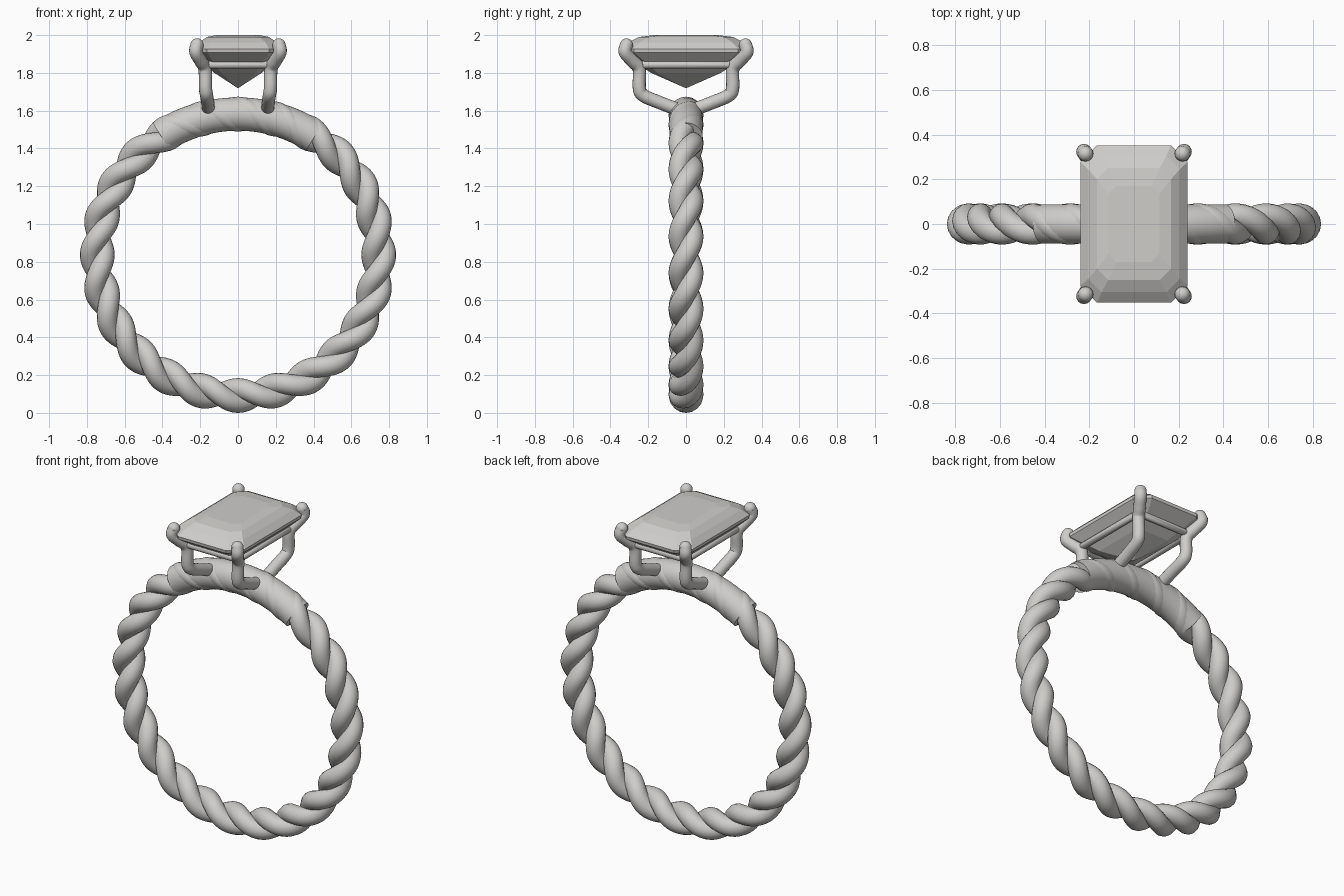
import bpy, bmesh, math
from mathutils import Vector

cube = bpy.data.objects.get("Cube")
if cube:
    bpy.data.objects.remove(cube, do_unlink=True)

metal = bpy.data.materials.new("light_grey")
metal.use_nodes = True
COLOUR = (0.62, 0.61, 0.59, 1)
metal.diffuse_color = COLOUR
metal.node_tree.nodes["Principled BSDF"].inputs["Base Color"].default_value = COLOUR

CENTRE_Z, RING_R = 0.837, 0.745


def finish(name, bm, smooth=True):
    bmesh.ops.recalc_face_normals(bm, faces=bm.faces)
    mesh = bpy.data.meshes.new(name)
    bm.to_mesh(mesh)
    bm.free()
    mesh.materials.append(metal)
    obj = bpy.data.objects.new(name, mesh)
    bpy.context.collection.objects.link(obj)
    if smooth:
        bpy.ops.object.select_all(action="DESELECT")
        obj.select_set(True)
        bpy.context.view_layer.objects.active = obj
        bpy.ops.object.shade_smooth_by_angle(angle=math.radians(40))
    return obj


def skin(bm, loops, closed=False):
    """Join successive vertex loops with quads; cap the ends when open."""
    rings = [[bm.verts.new(p) for p in loop] for loop in loops]
    n = len(rings[0])
    pairs = list(zip(rings, rings[1:]))
    if closed:
        pairs.append((rings[-1], rings[0]))
    for a, b in pairs:
        for i in range(n):
            j = (i + 1) % n
            bm.faces.new((a[i], a[j], b[j], b[i]))
    if not closed:
        bm.faces.new(rings[0])
        bm.faces.new(rings[-1])


def tube(name, path, radius, up, closed=False, sides=16, round_ends=False):
    """Sweep a circle along a path, using up(point) as the frame reference."""
    path = [Vector(p) for p in path]
    last = len(path) - 1
    loops = []
    for i, p in enumerate(path):
        if closed:
            t = path[(i + 1) % len(path)] - path[i - 1]
        else:
            t = path[min(i + 1, last)] - path[max(i - 1, 0)]
        t.normalize()
        u = up(p)
        u = (u - t * u.dot(t)).normalized()
        v = t.cross(u)
        loops.append([p + radius * (u * math.cos(a) + v * math.sin(a))
                      for a in (2 * math.pi * k / sides for k in range(sides))])
    bm = bmesh.new()
    skin(bm, loops, closed)
    if round_ends:
        for end in (path[0], path[-1]):
            ball = bmesh.ops.create_uvsphere(bm, u_segments=sides, v_segments=10, radius=radius)
            bmesh.ops.translate(bm, verts=ball["verts"], vec=end)
    return finish(name, bm)


def hoop(theta, out=0.0, side=0.0):
    """Point on the ring, theta measured from the bottom."""
    r = RING_R + out
    return Vector((r * math.sin(theta), side, CENTRE_Z - r * math.cos(theta)))


def smooth_path(points, steps=6):
    """Catmull-Rom curve through the points."""
    pts = [Vector(p) for p in points]
    pts = [2 * pts[0] - pts[1]] + pts + [2 * pts[-1] - pts[-2]]
    result = []
    for a, b, c, d in zip(pts, pts[1:], pts[2:], pts[3:]):
        for k in range(steps):
            t = k / steps
            result.append(0.5 * (2 * b + (c - a) * t + (2 * a - 5 * b + 4 * c - d) * t ** 2
                                 + (3 * b - a - 3 * c + d) * t ** 3))
    return result + [pts[-2]]


def octagon(hx, hy, cut, z):
    """Rectangle with cut corners."""
    quarter = [(hx, hy - cut), (hx - cut, hy)]
    loop = []
    for sx, sy, flip in ((1, 1, 1), (-1, 1, -1), (-1, -1, 1), (1, -1, -1)):
        loop += [(sx * x, sy * y, z) for x, y in quarter[::flip]]
    return loop


side_axis = Vector((0, 1, 0))
TURNS, HELIX_R, STRAND_R = 12, 0.037, 0.055

# Two twisted rope strands
for name, phase in (("rope_strand_a", 0), ("rope_strand_b", math.pi)):
    path = []
    for i in range(360):
        th = 2 * math.pi * i / 360
        ph = TURNS * th + phase
        path.append(hoop(th, HELIX_R * math.cos(ph), HELIX_R * math.sin(ph)))
    tube(name, path, STRAND_R, lambda p: side_axis, closed=True)

# Smooth band section under the setting
half = math.radians(33)
arc = [hoop(math.pi - half + 2 * half * i / 40) for i in range(41)]
tube("shoulder_band", arc, 0.088, lambda p: side_axis, sides=32)

# Four prongs
prong = [(0.157, 0.04, 1.605), (0.16, 0.14, 1.643), (0.166, 0.225, 1.68), (0.172, 0.247, 1.72),
         (0.175, 0.248, 1.82), (0.198, 0.285, 1.865), (0.223, 0.322, 1.91), (0.217, 0.315, 1.948)]
for yname, sy in (("front", -1), ("back", 1)):
    for xname, sx in (("right", -1), ("left", 1)):
        path = smooth_path([(sx * x, sy * y, z) for x, y, z in prong])
        tube(f"{yname}_{xname}_prong", path, 0.035, lambda p: Vector((1, 0, 0)), round_ends=True)

# Wire rail beneath the stone
tube("gallery_rail", octagon(0.185, 0.26, 0.035, 1.843), 0.02, lambda p: Vector((0, 0, 1)),
     closed=True, sides=12)

# Step-cut stone: crown, girdle and pavilion
profile = [(0.115, 0.17, 0.035, 2.0), (0.165, 0.25, 0.05, 1.99), (0.205, 0.305, 0.06, 1.962),
           (0.24, 0.352, 0.075, 1.927), (0.238, 0.349, 0.075, 1.908), (0.18, 0.262, 0.055, 1.85),
           (0.125, 0.185, 0.035, 1.8), (0.002, 0.003, 0.001, 1.72)]
bm = bmesh.new()
skin(bm, [octagon(*ring) for ring in profile])
finish("stone", bm, smooth=False)
